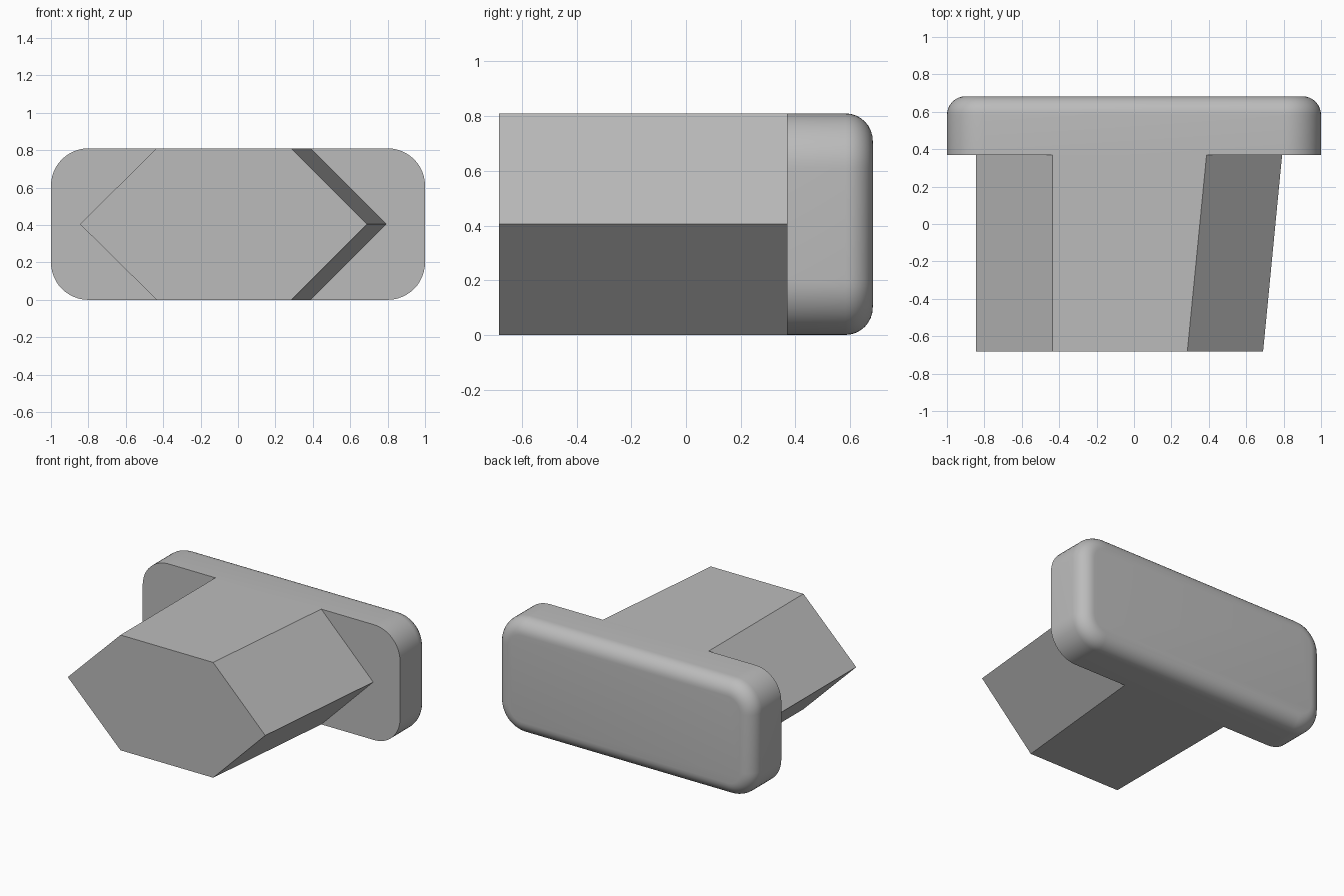
import bpy, bmesh
from math import sin, cos, pi, radians

cube = bpy.data.objects.get("Cube")
if cube:
    bpy.data.objects.remove(cube, do_unlink=True)

grey = bpy.data.materials.new("plain grey")
grey.use_nodes = True
colour = (0.5, 0.5, 0.5, 1)
grey.diffuse_color = colour
grey.node_tree.nodes["Principled BSDF"].inputs["Base Color"].default_value = colour

HEIGHT = 0.81
MID = HEIGHT / 2
FRONT, JOINT, BACK = -0.683, 0.37, 0.683
CORNER, ROUND = 0.2, 0.1


def rounded_outline(inset, y, steps=12):
    """Rounded rectangle in the xz plane, shrunk by inset."""
    r = CORNER - inset
    points = []
    for quarter, (sx, sz) in enumerate([(1, 1), (-1, 1), (-1, -1), (1, -1)]):
        for i in range(steps + 1):
            a = (quarter + i / steps) * pi / 2
            points.append((sx * (1 - CORNER) + r * cos(a), y,
                           MID + sz * (MID - CORNER) + r * sin(a)))
    return points


def hexagon(left, right, y):
    """Six-sided section with pointed sides; each side is (tip, shoulder)."""
    return [(left[0], y, MID), (left[1], y, 0), (right[1], y, 0),
            (right[0], y, MID), (right[1], y, HEIGHT), (left[1], y, HEIGHT)]


def loft(name, sections):
    """Skin a row of matching sections and cap both ends."""
    bm = bmesh.new()
    rings = [[bm.verts.new(p) for p in s] for s in sections]
    n = len(rings[0])
    for a, b in zip(rings, rings[1:]):
        for i in range(n):
            j = (i + 1) % n
            bm.faces.new((a[i], a[j], b[j], b[i]))
    bm.faces.new(rings[0])
    bm.faces.new(rings[-1])
    bmesh.ops.recalc_face_normals(bm, faces=bm.faces)
    mesh = bpy.data.meshes.new(name)
    bm.to_mesh(mesh)
    bm.free()
    mesh.materials.append(grey)
    obj = bpy.data.objects.new(name, mesh)
    bpy.context.collection.objects.link(obj)
    return obj


# End plate with rounded corners and a softened back rim
sections = [rounded_outline(0, JOINT)]
for i in range(9):
    a = i / 8 * pi / 2
    sections.append(rounded_outline(ROUND * (1 - cos(a)), BACK - ROUND + ROUND * sin(a)))
plate = loft("end_plate", sections)
bpy.ops.object.select_all(action="DESELECT")
plate.select_set(True)
bpy.context.view_layer.objects.active = plate
bpy.ops.object.shade_smooth_by_angle(angle=radians(30))

# Hexagonal block, straight on the right and flaring on the left
loft("hexagonal_block", [hexagon((-0.845, -0.435), (0.69, 0.285), FRONT),
                         hexagon((-0.845, -0.435), (0.792, 0.388), JOINT)])
